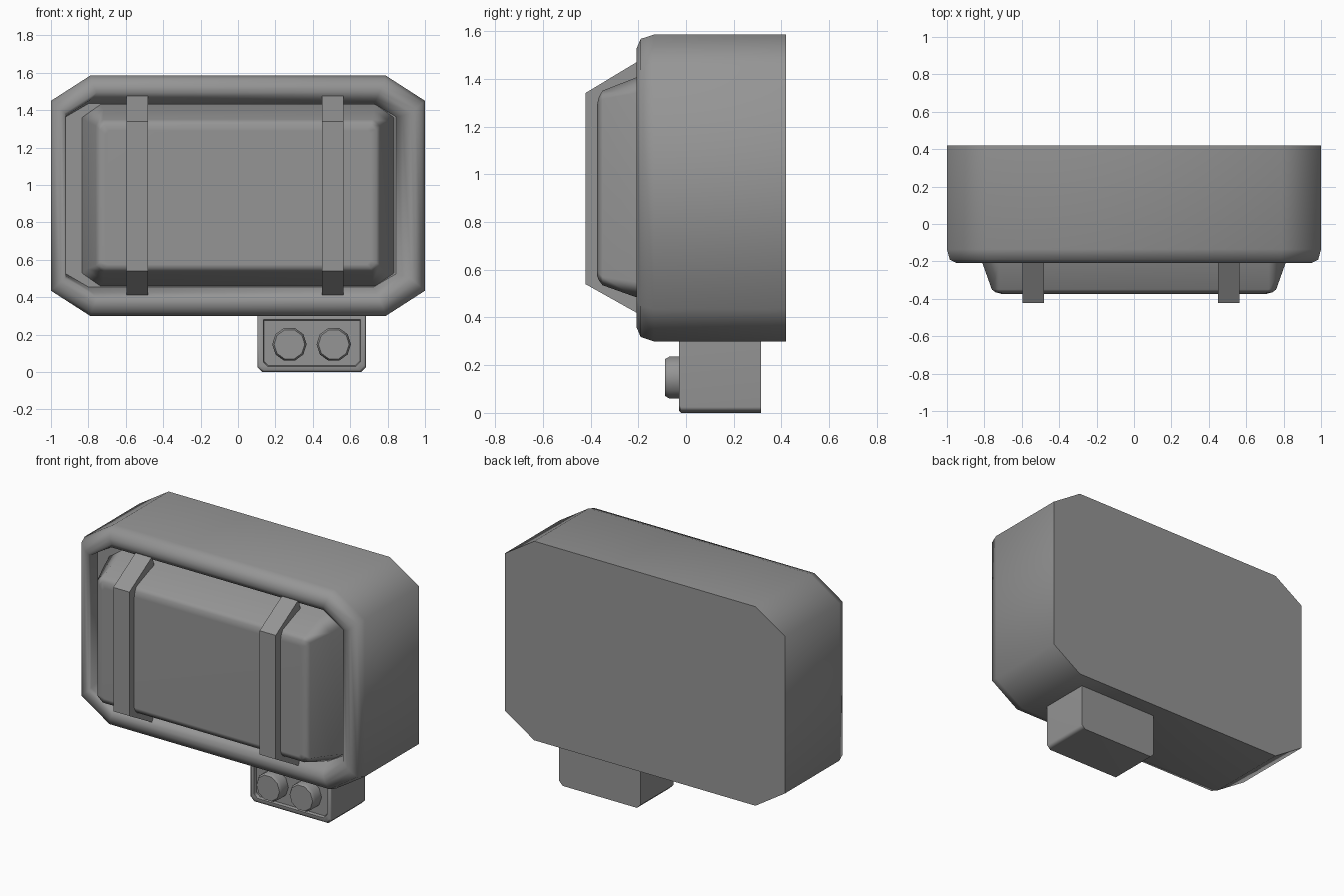
import bpy, bmesh, math

if "Cube" in bpy.data.objects:
    bpy.data.objects.remove(bpy.data.objects["Cube"])

grey = bpy.data.materials.new("dark_grey")
grey.diffuse_color = (0.3, 0.3, 0.3, 1)
grey.use_nodes = True
grey.node_tree.nodes["Principled BSDF"].inputs["Base Color"].default_value = grey.diffuse_color

def finish(name, bm):
    """Turn a bmesh into a named, dark grey object."""
    bmesh.ops.recalc_face_normals(bm, faces=bm.faces)
    mesh = bpy.data.meshes.new(name)
    bm.to_mesh(mesh)
    bm.free()
    mesh.materials.append(grey)
    ob = bpy.data.objects.new(name, mesh)
    bpy.context.collection.objects.link(ob)
    return ob

def octagon(x0, x1, z0, z1, cx, cz):
    """Rectangle in XZ with its four corners cut by cx, cz."""
    return [(x0 + cx, z0), (x1 - cx, z0), (x1, z0 + cz), (x1, z1 - cz),
            (x1 - cx, z1), (x0 + cx, z1), (x0, z1 - cz), (x0, z0 + cz)]

def loft(name, sections, angle=60, weighted=False):
    """Skin a list of (y, outline) sections and cap both ends."""
    bm = bmesh.new()
    rings = [[bm.verts.new((x, y, z)) for x, z in pts] for y, pts in sections]
    n = len(rings[0])
    for a, b in zip(rings, rings[1:]):
        for i in range(n):
            j = (i + 1) % n
            bm.faces.new((a[i], a[j], b[j], b[i]))
    bm.faces.new(rings[0])
    bm.faces.new(rings[-1])
    ob = finish(name, bm)
    bpy.ops.object.select_all(action='DESELECT')
    bpy.context.view_layer.objects.active = ob
    ob.select_set(True)
    bpy.ops.object.shade_smooth_by_angle(angle=math.radians(angle))
    if weighted:
        ob.modifiers.new("weighted", 'WEIGHTED_NORMAL').keep_sharp = True

# Housing: octagonal shell, rounded front rim and recessed floor
loft("housing", [
    (0.42, octagon(-1, 1, 0.30, 1.585, 0.21, 0.135)),
    (-0.135, octagon(-1, 1, 0.30, 1.585, 0.21, 0.135)),
    (-0.19, octagon(-0.985, 0.985, 0.318, 1.567, 0.20, 0.13)),
    (-0.208, octagon(-0.95, 0.95, 0.36, 1.525, 0.18, 0.12)),
    (-0.208, octagon(-0.925, 0.925, 0.39, 1.495, 0.17, 0.11)),
    (-0.185, octagon(-0.92, 0.88, 0.425, 1.46, 0.14, 0.09)),
    (-0.12, octagon(-0.92, 0.845, 0.455, 1.435, 0.12, 0.07)),
])

# Lens: tapered raised panel with a softened front edge
loft("lens", [
    (-0.10, octagon(-0.84, 0.84, 0.455, 1.435, 0.10, 0.07)),
    (-0.21, octagon(-0.81, 0.81, 0.485, 1.405, 0.09, 0.065)),
    (-0.35, octagon(-0.76, 0.76, 0.535, 1.35, 0.04, 0.035)),
    (-0.365, octagon(-0.74, 0.74, 0.555, 1.325, 0.03, 0.03)),
    (-0.373, octagon(-0.71, 0.71, 0.575, 1.29, 0.02, 0.02)),
], weighted=True)

# Guard straps across the lens
for side, x in (("left", -0.595), ("right", 0.45)):
    profile = [(-0.19, 0.41), (-0.422, 0.54), (-0.422, 1.34), (-0.19, 1.48),
               (-0.17, 1.42), (-0.36, 1.31), (-0.36, 0.57), (-0.17, 0.47)]
    bm = bmesh.new()
    face = bm.faces.new([bm.verts.new((x, y, z)) for y, z in profile])
    ext = bmesh.ops.extrude_face_region(bm, geom=[face])
    moved = [g for g in ext["geom"] if isinstance(g, bmesh.types.BMVert)]
    bmesh.ops.translate(bm, vec=(0.115, 0, 0), verts=moved)
    finish(side + "_strap", bm)

# Small lamp box below, with a shallow recessed face
def box_outline(inset):
    """Lamp box outline: only the bottom corners are cut noticeably."""
    x0, x1, z0, z1, c = 0.105 + inset, 0.685 - inset, inset, 0.31 - inset, 0.025
    return [(x0 + c, z0), (x1 - c, z0), (x1, z0 + c), (x1, z1), (x0, z1), (x0, z0 + c)]

loft("lamp_box", [(0.315, box_outline(0)), (-0.02, box_outline(0)),
                  (-0.03, box_outline(0.01)), (-0.03, box_outline(0.03)),
                  (-0.01, box_outline(0.034))], weighted=True)

# Two ten-sided bulbs
def ring(cx, cz, r):
    return [(cx + r * math.cos(math.tau * i / 10), cz + r * math.sin(math.tau * i / 10))
            for i in range(10)]

for side, x in (("left", 0.275), ("right", 0.512)):
    loft(side + "_bulb", [(0.0, ring(x, 0.148, 0.092)),
                          (-0.07, ring(x, 0.148, 0.092)),
                          (-0.087, ring(x, 0.148, 0.082))], weighted=True)
